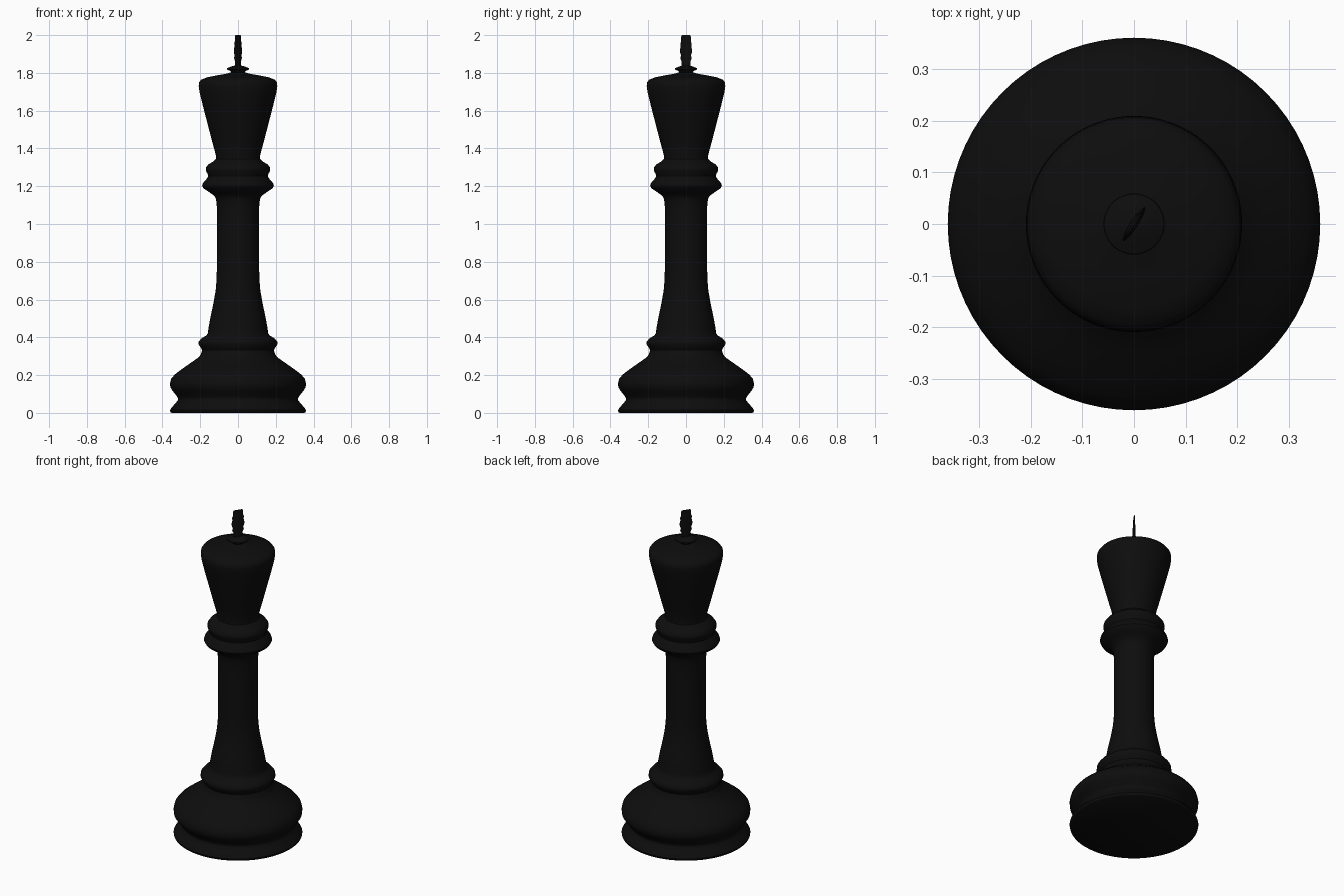
import bpy, bmesh, math

ebony = bpy.data.materials.new("black lacquer")
ebony.diffuse_color = (0.004, 0.004, 0.004, 1)


def lathe(name, profile, steps=72, depth=None, turn=0.0):
    """Revolve (radius, z) points; depth(r, z) gives the other half-axis for oval parts."""
    bm = bmesh.new()
    rings = []
    for r, z in profile:
        d = depth(r, z) if depth else r
        ring = []
        for i in range(steps):
            a = 2 * math.pi * i / steps
            x, y = r * math.cos(a), d * math.sin(a)
            ring.append(bm.verts.new((x * math.cos(turn) - y * math.sin(turn),
                                      x * math.sin(turn) + y * math.cos(turn), z)))
        rings.append(ring)
    for lo, hi in zip(rings, rings[1:]):
        for i in range(steps):
            j = (i + 1) % steps
            bm.faces.new((lo[i], lo[j], hi[j], hi[i]))
    bm.faces.new(rings[0][::-1])
    bm.faces.new(rings[-1])
    mesh = bpy.data.meshes.new(name)
    bm.to_mesh(mesh)
    bm.free()
    mesh.materials.append(ebony)
    obj = bpy.data.objects.new(name, mesh)
    bpy.context.collection.objects.link(obj)
    bpy.ops.object.select_all(action='DESELECT')
    obj.select_set(True)
    bpy.context.view_layer.objects.active = obj
    bpy.ops.object.shade_smooth_by_angle(angle=math.radians(40))
    return obj


# Turned body: base, waist ring, stem, double collar, flared head and finial disc
lathe("turned_body", [
    # base
    (0.352, 0.0), (0.358, 0.005), (0.36, 0.014), (0.352, 0.027), (0.33, 0.052),
    (0.318, 0.068), (0.317, 0.076), (0.325, 0.09), (0.345, 0.115), (0.358, 0.135),
    (0.36, 0.155), (0.354, 0.18), (0.335, 0.203), (0.30, 0.23), (0.25, 0.265),
    (0.21, 0.293), (0.198, 0.308),
    # waist ring
    (0.19, 0.332), (0.197, 0.345), (0.209, 0.364), (0.208, 0.377), (0.195, 0.393),
    (0.168, 0.41), (0.159, 0.422),
    # stem
    (0.157, 0.445), (0.145, 0.51), (0.13, 0.58), (0.118, 0.65), (0.113, 0.71),
    (0.112, 0.78), (0.112, 1.0), (0.112, 1.09), (0.116, 1.13), (0.124, 1.148),
    # double collar
    (0.152, 1.168), (0.182, 1.188), (0.19, 1.202), (0.186, 1.216), (0.168, 1.236),
    (0.158, 1.253), (0.161, 1.267), (0.17, 1.281), (0.17, 1.298), (0.158, 1.315),
    (0.132, 1.33), (0.117, 1.345),
    # flared head
    (0.116, 1.36), (0.135, 1.43), (0.161, 1.53), (0.187, 1.63), (0.204, 1.70),
    (0.208, 1.73), (0.206, 1.75), (0.195, 1.764), (0.165, 1.776), (0.11, 1.787),
    (0.06, 1.796),
    # finial disc
    (0.036, 1.803), (0.04, 1.81), (0.059, 1.818), (0.058, 1.825), (0.035, 1.834),
    (0.012, 1.84)])

# Flat lens-shaped blade with wavy edges, tapering thin towards the top
lathe("crown_finial", [
    (0.026, 1.832), (0.029, 1.85), (0.027, 1.862), (0.034, 1.874), (0.035, 1.882),
    (0.031, 1.893), (0.037, 1.906), (0.039, 1.92), (0.035, 1.934), (0.034, 1.944),
    (0.036, 1.955), (0.031, 1.966), (0.03, 1.978), (0.03, 1.993), (0.026, 2.0)],
    steps=24, depth=lambda r, z: 0.008 - 0.006 * max(0, (z - 1.9) / 0.1),
    turn=math.radians(57))
